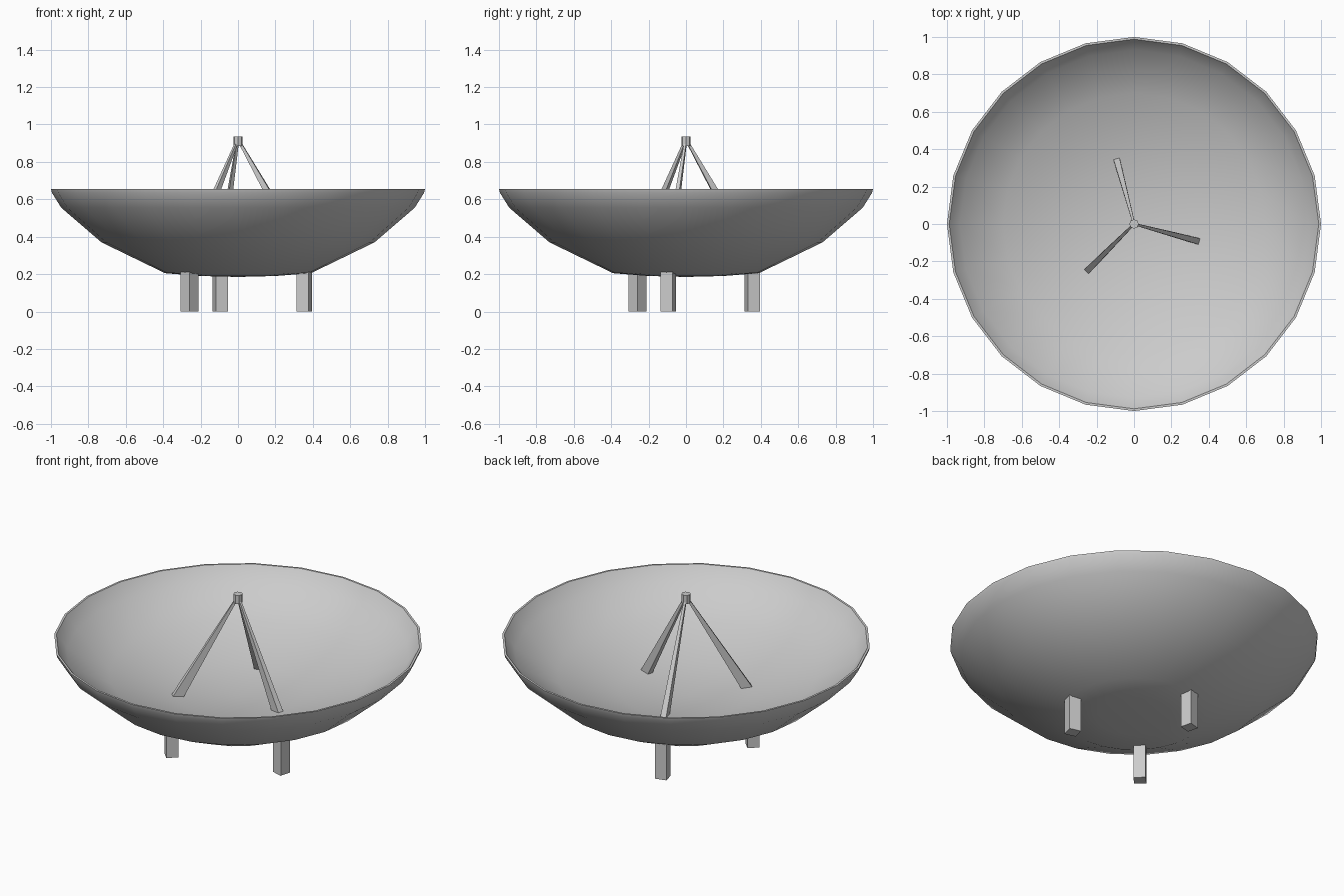
import bpy, bmesh, math
from mathutils import Matrix

if "Cube" in bpy.data.objects:
    bpy.data.objects.remove(bpy.data.objects["Cube"])

ANGLES = [math.radians(a) for a in (105, 225, 345)]


def make_object(name, bm, smooth=None):
    bmesh.ops.recalc_face_normals(bm, faces=bm.faces[:])
    mesh = bpy.data.meshes.new(name)
    bm.to_mesh(mesh)
    bm.free()
    ob = bpy.data.objects.new(name, mesh)
    bpy.context.collection.objects.link(ob)
    if smooth:
        bpy.ops.object.select_all(action='DESELECT')
        ob.select_set(True)
        bpy.context.view_layer.objects.active = ob
        bpy.ops.object.shade_smooth_by_angle(angle=math.radians(smooth))
    return ob


def lathe(name, profile, sides, smooth=None):
    bm = bmesh.new()
    verts = [bm.verts.new((r, 0, z)) for r, z in profile]
    edges = [bm.edges.new(p) for p in zip(verts, verts[1:])]
    bmesh.ops.spin(bm, geom=verts + edges, cent=(0, 0, 0), axis=(0, 0, 1),
                   angle=2 * math.pi, steps=sides)
    bmesh.ops.remove_doubles(bm, verts=bm.verts[:], dist=0.0005)
    return make_object(name, bm, smooth)


def radial_prism(name, angle, bottom, top):
    """Box between two levels given as (r_inner, r_outer, half_width, z)."""
    bm = bmesh.new()
    rings = [[bm.verts.new(p) for p in ((a, -w, z), (b, -w, z), (b, w, z), (a, w, z))]
             for a, b, w, z in (bottom, top)]
    bm.faces.new(rings[0])
    bm.faces.new(rings[1])
    for i in range(4):
        j = (i + 1) % 4
        bm.faces.new((rings[0][i], rings[0][j], rings[1][j], rings[1][i]))
    bm.transform(Matrix.Rotation(angle, 4, 'Z'))
    return make_object(name, bm)


# Bowl: outer skin, narrow rim, shallower inner skin
lathe("dish", [(0, 0.185), (0.2, 0.19), (0.39, 0.205), (0.73, 0.37), (0.945, 0.555),
               (0.995, 0.635), (1.0, 0.655), (0.988, 0.655),
               (0.93, 0.575), (0.7, 0.455), (0.36, 0.357), (0, 0.325)], 24, 40)

# Feed on top of the tripod
lathe("feed", [(0, 0.885), (0.025, 0.885), (0.025, 0.937), (0, 0.937)], 8)

# Three struts inside the bowl and three square legs below it
for i, a in enumerate(ANGLES, 1):
    radial_prism(f"strut_{i}", a, (0.31, 0.375, 0.017, 0.335), (0.005, 0.02, 0.006, 0.9))
    radial_prism(f"leg_{i}", a, (0.333, 0.4, 0.033, 0), (0.333, 0.4, 0.033, 0.25))
